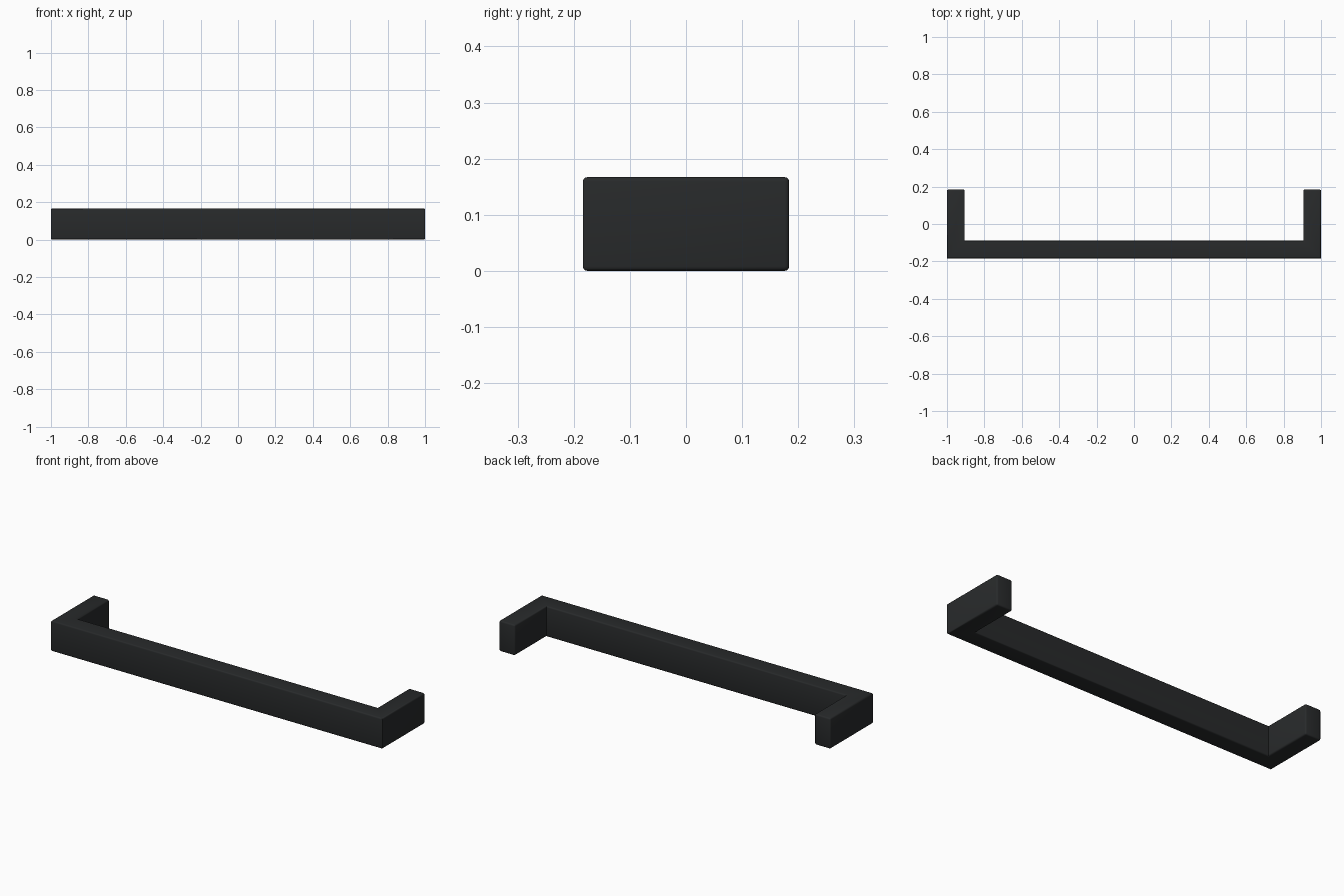
import bpy, bmesh

if "Cube" in bpy.data.objects:
    bpy.data.objects.remove(bpy.data.objects["Cube"])

X, Y, H, T, R = 1.0, 0.184, 0.167, 0.095, 0.008

# U-shaped outline, extruded upward
outline = [(-X, -Y), (X, -Y), (X, Y), (X - T, Y), (X - T, -Y + T),
           (-X + T, -Y + T), (-X + T, Y), (-X, Y)]
bm = bmesh.new()
base = bm.faces.new([bm.verts.new((x, y, 0)) for x, y in outline])
ext = bmesh.ops.extrude_face_region(bm, geom=[base], use_keep_orig=True)
bmesh.ops.translate(bm, vec=(0, 0, H),
                    verts=[v for v in ext["geom"] if isinstance(v, bmesh.types.BMVert)])
bmesh.ops.recalc_face_normals(bm, faces=bm.faces)


# Round every edge except the vertical mitre corners, which stay crisp
def is_mitre(e):
    a, b = (v.co for v in e.verts)
    return abs(a.z - b.z) > 0.1 and a.y < 0


bmesh.ops.bevel(bm, geom=[e for e in bm.edges if not is_mitre(e)],
                offset=R, segments=3, profile=0.5, affect='EDGES')
mesh = bpy.data.meshes.new("pull_handle")
bm.to_mesh(mesh)
bm.free()
handle = bpy.data.objects.new("pull_handle", mesh)
bpy.context.collection.objects.link(handle)

# Matte black finish
black = bpy.data.materials.new("matte_black")
black.diffuse_color = (0.021, 0.023, 0.024, 1)
black.use_nodes = True
black.node_tree.nodes["Principled BSDF"].inputs["Base Color"].default_value = black.diffuse_color
mesh.materials.append(black)

bpy.context.view_layer.objects.active = handle
handle.select_set(True)
bpy.ops.object.shade_smooth_by_angle(angle=0.6)
